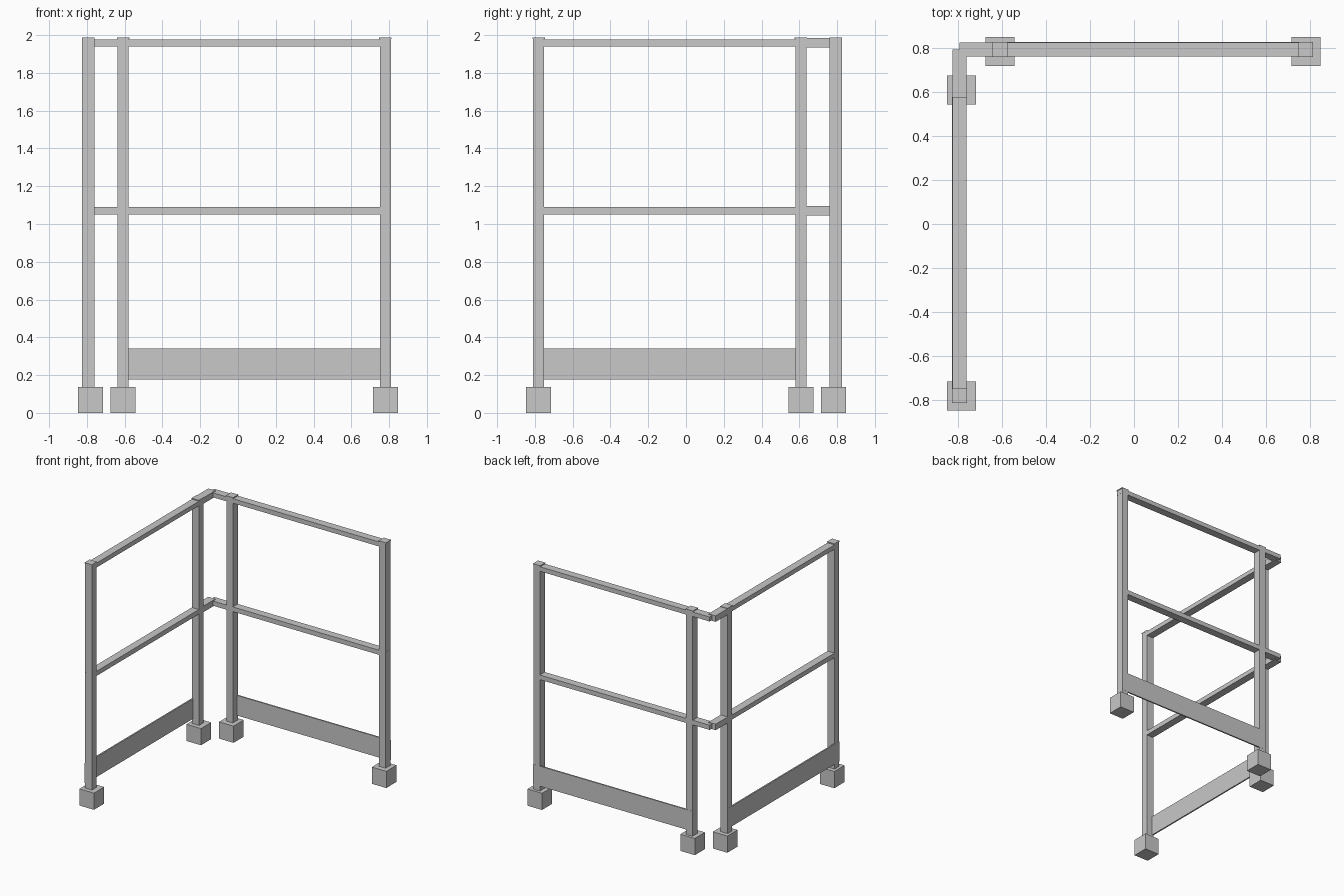
import bpy
import bmesh
from mathutils import Vector

old = bpy.data.objects.get("Cube")
if old:
    bpy.data.objects.remove(old, do_unlink=True)

# One galvanised grey finish
grey = bpy.data.materials.new("galvanised_grey")
grey.use_nodes = True
colour = (0.58, 0.58, 0.58, 1)
grey.diffuse_color = colour
grey.node_tree.nodes["Principled BSDF"].inputs["Base Color"].default_value = colour


def box(name, x, y, z):
    """Box from (min, max) pairs along each axis."""
    bm = bmesh.new()
    bmesh.ops.create_cube(bm, size=1)
    for v in bm.verts:
        v.co = Vector(((a[0] + a[1]) / 2 + c * (a[1] - a[0])
                       for a, c in zip((x, y, z), v.co)))
    mesh = bpy.data.meshes.new(name)
    bm.to_mesh(mesh)
    bm.free()
    mesh.materials.append(grey)
    obj = bpy.data.objects.new(name, mesh)
    bpy.context.collection.objects.link(obj)
    return obj


def span(centre, width):
    return (centre - width / 2, centre + width / 2)


LINE = 0.792                 # distance of each fence line from the centre
NEAR, FAR = -0.608, 0.78     # post positions along the fence
RAILS = {"mid": (1.051, 1.089), "top": (1.941, 1.978)}


def place(name, along, across, z, side):
    """Lay a part on the back run, or mirror it diagonally to the side run."""
    if side == "back":
        return box(f"back_{name}", along, across, z)
    return box(f"side_{name}", (-across[1], -across[0]),
               (-along[1], -along[0]), z)


for side in ("back", "side"):
    # Posts with foot blocks and flat caps
    for label, p in (("corner", NEAR), ("end", FAR)):
        place(f"{label}_foot", span(p, 0.132), span(LINE - 0.01, 0.132), (0, 0.137), side)
        place(f"{label}_post", span(p, 0.059), span(LINE, 0.066), (0.137, 1.98), side)
        place(f"{label}_cap", span(p, 0.066), span(LINE, 0.067), (1.98, 1.988), side)
    # Handrail and knee rail, running on to meet at the corner
    for label, z in RAILS.items():
        place(f"{label}_rail", (-LINE, FAR + 0.03), span(LINE, 0.064), z, side)
    # Thin toe board flush with the outer face
    place("toe_board", (NEAR - 0.031, FAR + 0.03), (0.814, 0.826), (0.177, 0.342), side)

# Slightly deeper corner sleeves on the side run
for label, z in RAILS.items():
    place(f"{label}_corner_sleeve", (-LINE, NEAR - 0.02), span(LINE, 0.065),
          (z[0] - 0.006, z[1] + 0.006), "side")
